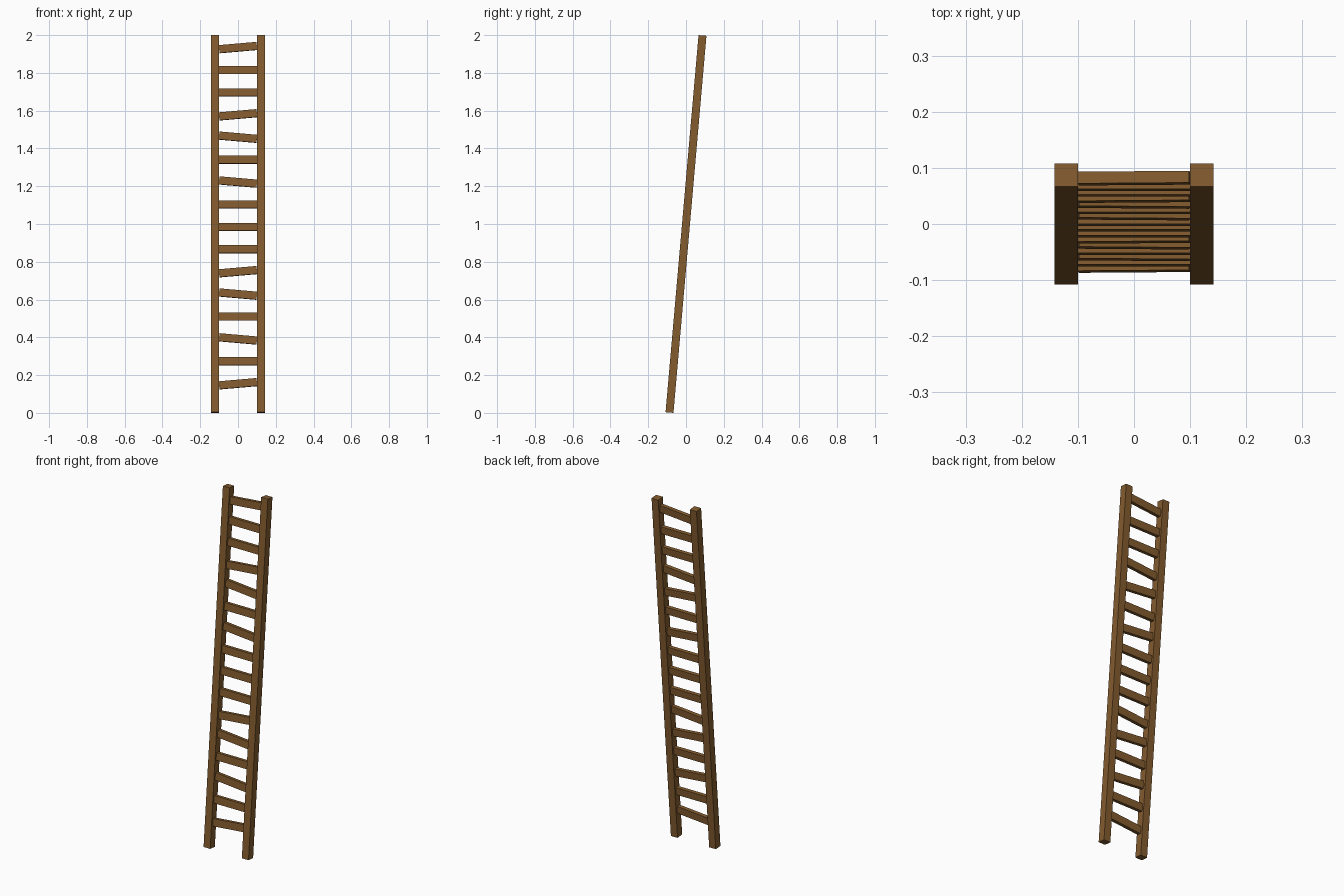
import bpy
import math
from mathutils import Matrix

if "Cube" in bpy.data.objects:
    bpy.data.objects.remove(bpy.data.objects["Cube"])

TILT = math.radians(5)          # lean of the whole ladder towards +y
RAIL = 0.042                    # square rail section
GAP = 0.2                       # clear width between the rails
LENGTH = (2 - RAIL * math.sin(TILT)) / math.cos(TILT)

wood = bpy.data.materials.new("wood")
wood.diffuse_color = (0.227, 0.107, 0.028, 1)
wood.use_nodes = True
wood.node_tree.nodes["Principled BSDF"].inputs["Base Color"].default_value = wood.diffuse_color

lean = Matrix.Translation((0, 0, 1)) @ Matrix.Rotation(-TILT, 4, 'X')


def plank(name, size, x=0, z=0, roll=0):
    """Box placed in the ladder's own plane, then leaned back."""
    bpy.ops.mesh.primitive_cube_add(size=1)
    ob = bpy.context.object
    ob.name = name
    ob.data.transform(Matrix.Diagonal((*size, 1)))
    ob.matrix_world = lean @ Matrix.Translation((x, 0, z)) @ Matrix.Rotation(-roll, 4, 'Y')
    ob.data.materials.append(wood)
    return ob


# side rails
for side, name in ((-1, "left_rail"), (1, "right_rail")):
    plank(name, (RAIL, RAIL, LENGTH), x=side * (GAP + RAIL) / 2)

# rungs from bottom to top, some of them crooked (1 = right end up)
crooked = (1, 0, -1, 0, -1, 1, 0, 0, 0, -1, 0, -1, 1, 0, 0, 1)
for i, c in enumerate(crooked):
    plank(f"rung_{i + 1:02d}", (GAP, RAIL / 2, RAIL),
          z=-0.849 + i * 0.1191, roll=c * math.radians(5))
